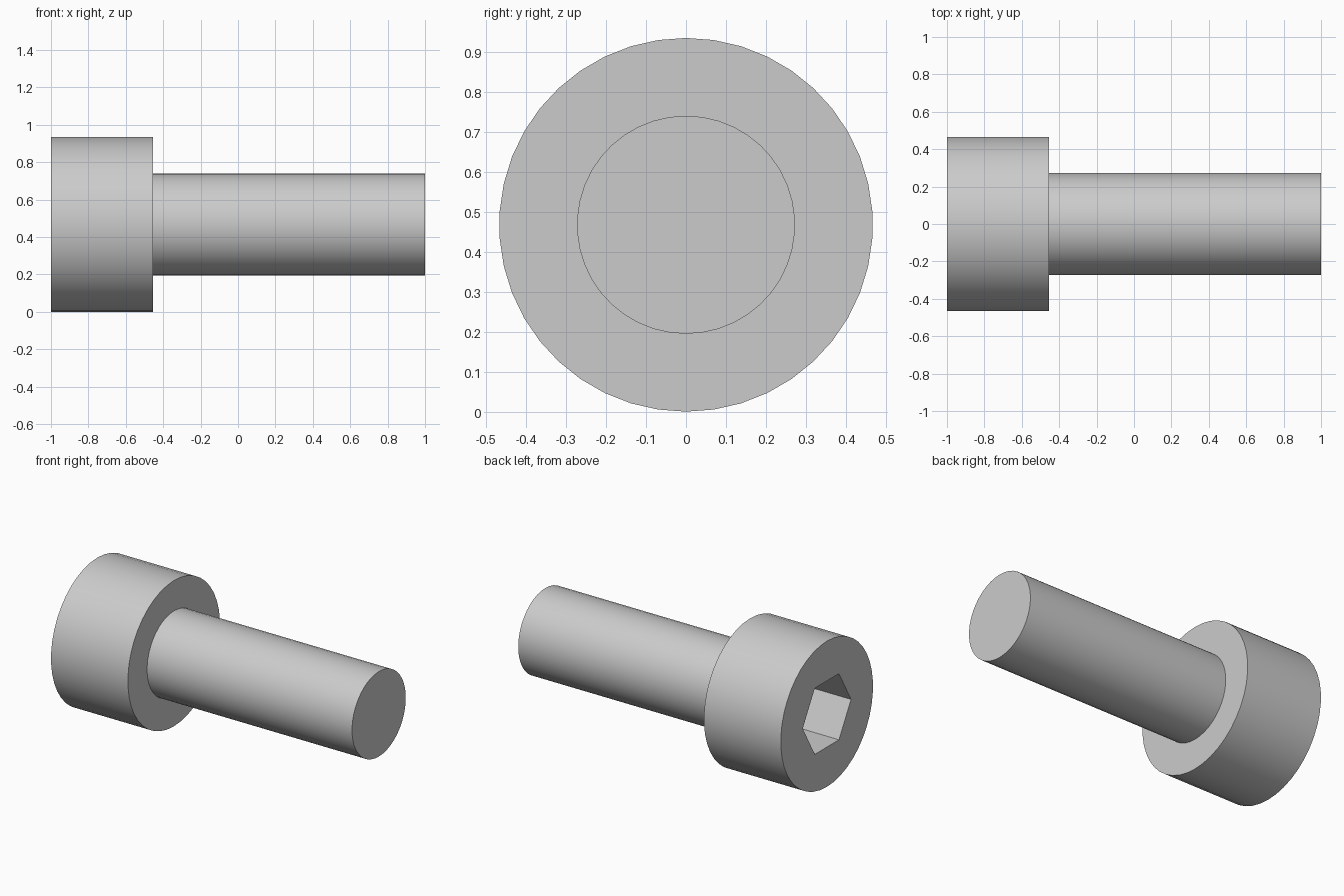
import bpy
from math import pi, radians

if "Cube" in bpy.data.objects:
    bpy.data.objects.remove(bpy.data.objects["Cube"], do_unlink=True)

HEAD_R = 0.4675
SHANK_R = 0.2727
SOCKET_R = 0.245
HEAD_END = -0.4545
SOCKET_DEPTH = 0.28
VERTEX_UP = (pi / 2, 0, pi / 2)
FLAT_UP = (0, pi / 2, 0)

steel = bpy.data.materials.new("steel_grey")
steel.use_nodes = True
colour = (0.6, 0.6, 0.6, 1)
steel.diffuse_color = colour
steel.node_tree.nodes["Principled BSDF"].inputs["Base Color"].default_value = colour


def rod(name, x0, x1, radius, sides, rotation):
    """Prism along the x axis, from x0 to x1."""
    bpy.ops.mesh.primitive_cylinder_add(
        vertices=sides, radius=radius, depth=x1 - x0,
        location=((x0 + x1) / 2, 0, HEAD_R), rotation=rotation)
    obj = bpy.context.object
    obj.name = obj.data.name = name
    obj.data.materials.append(steel)
    return obj


def smooth(obj):
    bpy.ops.object.select_all(action="DESELECT")
    obj.select_set(True)
    bpy.context.view_layer.objects.active = obj
    bpy.ops.object.shade_smooth_by_angle(angle=radians(30))


# Head with a hexagonal socket cut into its end
head = rod("head", -1, HEAD_END, HEAD_R, 42, VERTEX_UP)
cutter = rod("socket_cutter", -1.1, -1 + SOCKET_DEPTH, SOCKET_R, 6, FLAT_UP)
cutter.hide_render = True
cut = head.modifiers.new("socket", "BOOLEAN")
cut.operation = "DIFFERENCE"
cut.solver = "EXACT"
cut.object = cutter
bpy.context.view_layer.objects.active = head
bpy.ops.object.modifier_apply(modifier=cut.name)
bpy.data.objects.remove(cutter, do_unlink=True)
smooth(head)

# Plain shank, seated slightly inside the head
shank = rod("shank", HEAD_END - 0.05, 1, SHANK_R, 42, VERTEX_UP)
smooth(shank)
